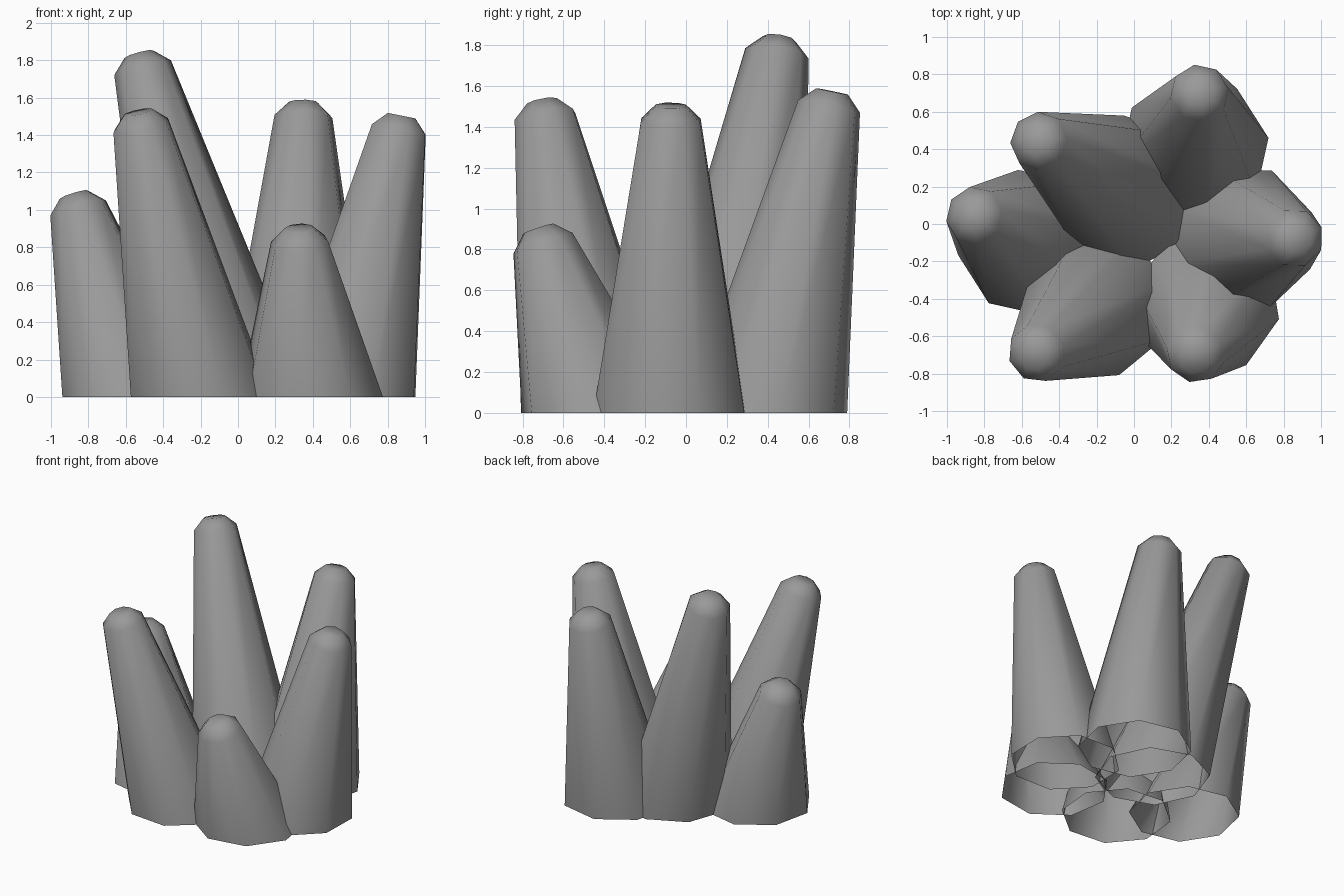
import bpy, bmesh, math
from mathutils import Vector

if "Cube" in bpy.data.objects:
    bpy.data.objects.remove(bpy.data.objects["Cube"])

SIDES = 8
# name: base centre (x, y), base radius, shoulder centre (x, y, z), ring rotation in degrees
columns = {
    "column_back_right": ((0.32, 0.39), 0.405, (0.35, 0.70, 1.50), 10),
    "column_back_left": ((-0.03, 0.17), 0.41, (-0.51, 0.445, 1.76), 3),
    "column_left": ((-0.55, -0.10), 0.395, (-0.855, 0.045, 1.01), 10),
    "column_front_left": ((-0.195, -0.43), 0.395, (-0.52, -0.69, 1.45), 17),
    "column_front_right": ((0.39, -0.42), 0.395, (0.33, -0.70, 0.83), 32),
    "column_right": ((0.575, -0.08), 0.40, (0.86, -0.075, 1.43), 21),
}

# dark grey surface
grey = bpy.data.materials.new("dark_grey")
grey.diffuse_color = (0.32, 0.32, 0.32, 1)
grey.use_nodes = True
grey.node_tree.nodes["Principled BSDF"].inputs["Base Color"].default_value = grey.diffuse_color


def ring(bm, centre, radius, turn, rot=None):
    verts = []
    for i in range(SIDES):
        a = turn + math.tau * i / SIDES
        p = Vector((radius * math.cos(a), radius * math.sin(a), 0))
        if rot:
            p.rotate(rot)
        verts.append(bm.verts.new(centre + p))
    return verts


def column(name, base, base_r, tip, turn):
    bm = bmesh.new()
    base, tip, turn = Vector((*base, 0)), Vector(tip), math.radians(turn)
    axis = (tip - base).normalized()
    rot = Vector((0, 0, 1)).rotation_difference(axis)
    # flat open base, tilted shoulder, small blunt tip
    rings = [ring(bm, base, base_r, turn),
             ring(bm, tip, 0.157, turn, rot),
             ring(bm, tip + axis * 0.075, 0.08, turn, rot)]
    for lo, hi in zip(rings, rings[1:]):
        for i in range(SIDES):
            j = (i + 1) % SIDES
            bm.faces.new((lo[i], lo[j], hi[j], hi[i]))
    bm.faces.new(rings[-1])
    for f in bm.faces:
        f.smooth = True
    mesh = bpy.data.meshes.new(name)
    bm.to_mesh(mesh)
    bm.free()
    mesh.materials.append(grey)
    bpy.context.collection.objects.link(bpy.data.objects.new(name, mesh))


for name, spec in columns.items():
    column(name, *spec)
